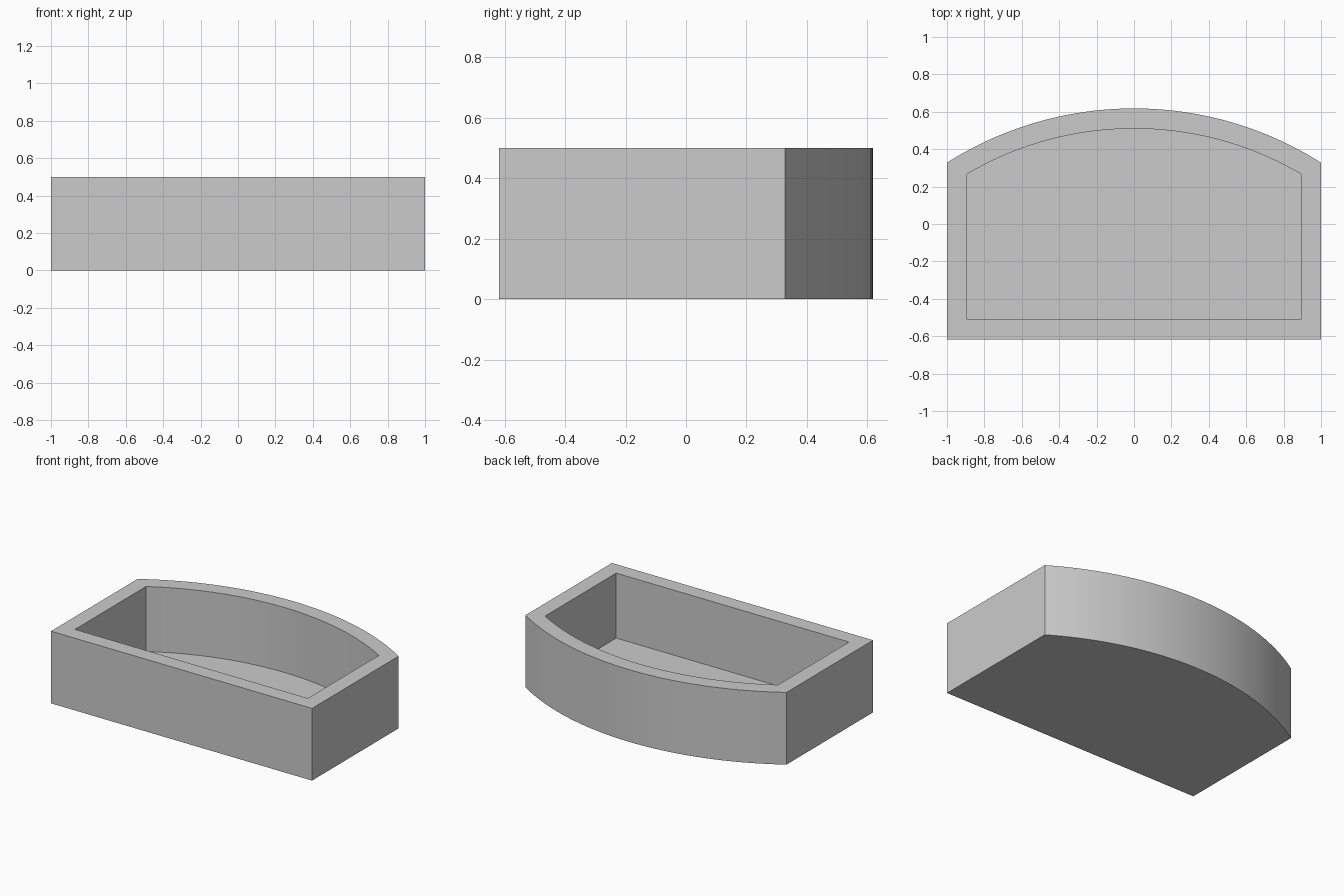
import bpy
import bmesh
import math

cube = bpy.data.objects.get("Cube")
if cube:
    bpy.data.objects.remove(cube, do_unlink=True)

HEIGHT = 0.5
FLOOR = 0.05
WALL = 0.108
FRONT = -0.618
RADIUS = 1.869
ARC_CENTRE = -1.251
SEGMENTS = 40

grey = bpy.data.materials.new("plain grey")
grey.use_nodes = True
colour = (0.6, 0.6, 0.6, 1)
grey.diffuse_color = colour
grey.node_tree.nodes["Principled BSDF"].inputs["Base Color"].default_value = colour


def outline(bm, inset, z):
    """Bow-backed outline: straight front and sides, arched back."""
    half = 1 - inset
    radius = RADIUS - inset
    sweep = math.asin(half / radius)
    points = [(-half, FRONT + inset), (half, FRONT + inset)]
    for i in range(SEGMENTS + 1):
        a = sweep * (1 - 2 * i / SEGMENTS)
        points.append((radius * math.sin(a), ARC_CENTRE + radius * math.cos(a)))
    return [bm.verts.new((x, y, z)) for x, y in points]


# Open tray: outer wall, flat rim, inner wall, then floor and underside
bm = bmesh.new()
loops = [outline(bm, 0, 0), outline(bm, 0, HEIGHT),
         outline(bm, WALL, HEIGHT), outline(bm, WALL, FLOOR)]
for low, high in zip(loops, loops[1:]):
    for i in range(len(low)):
        j = (i + 1) % len(low)
        bm.faces.new((low[i], low[j], high[j], high[i]))
bm.faces.new(loops[0][::-1])
bm.faces.new(loops[-1])
bmesh.ops.recalc_face_normals(bm, faces=bm.faces)

mesh = bpy.data.meshes.new("bow_backed_tray")
bm.to_mesh(mesh)
bm.free()
mesh.materials.append(grey)
tray = bpy.data.objects.new("bow_backed_tray", mesh)
bpy.context.collection.objects.link(tray)

# Smooth arched walls with crisp corners
bpy.ops.object.select_all(action="DESELECT")
tray.select_set(True)
bpy.context.view_layer.objects.active = tray
bpy.ops.object.shade_smooth_by_angle(angle=math.radians(20))
